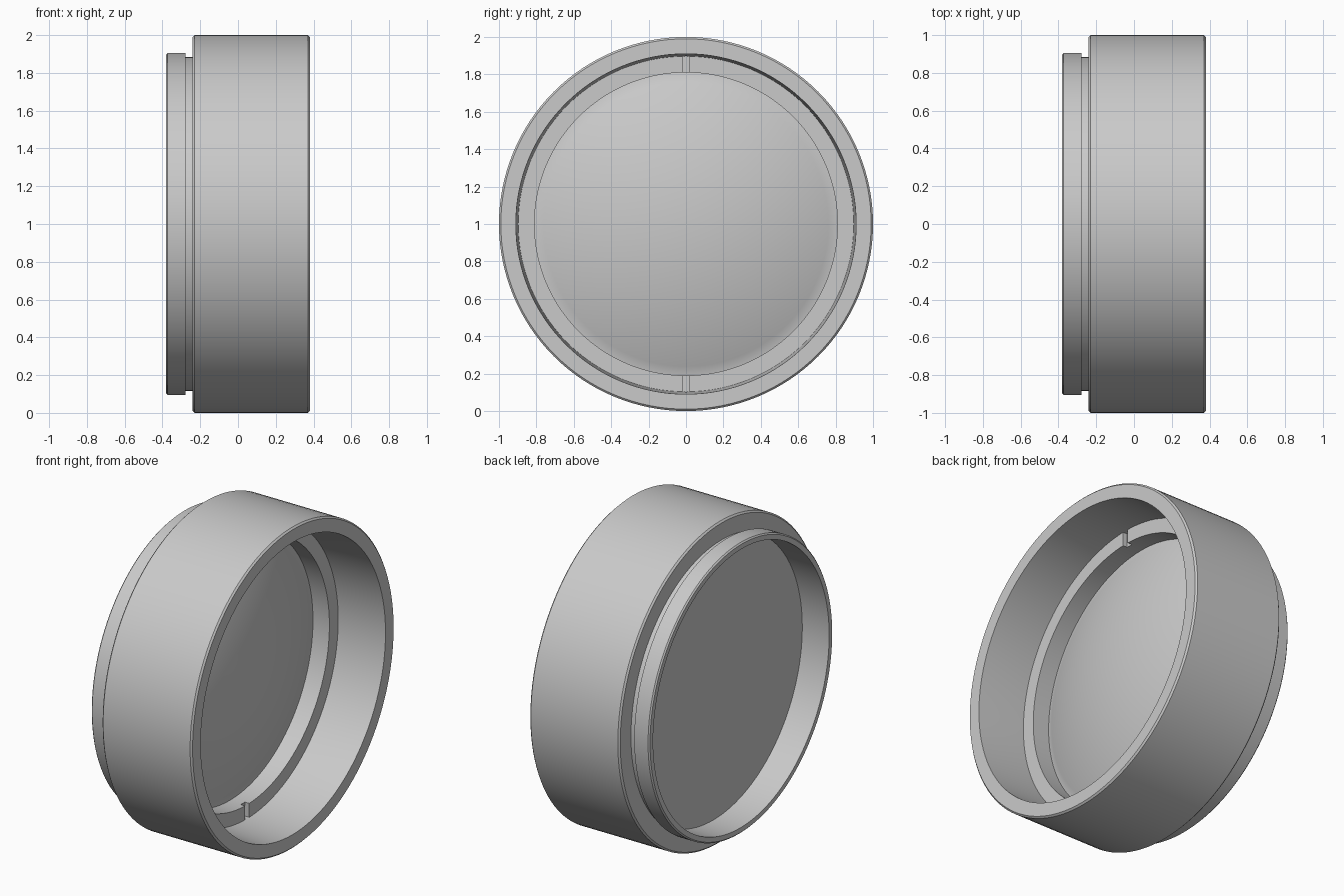
import bpy, bmesh, math

cube = bpy.data.objects.get("Cube")
if cube:
    bpy.data.objects.remove(cube, do_unlink=True)

SEGMENTS = 128

grey = bpy.data.materials.new("satin grey")
grey.use_nodes = True
grey.diffuse_color = (0.59, 0.59, 0.59, 1)
grey.node_tree.nodes["Principled BSDF"].inputs["Base Color"].default_value = (0.59, 0.59, 0.59, 1)


def add_object(name, bm):
    bmesh.ops.recalc_face_normals(bm, faces=bm.faces[:])
    mesh = bpy.data.meshes.new(name)
    bm.to_mesh(mesh)
    bm.free()
    mesh.materials.append(grey)
    obj = bpy.data.objects.new(name, mesh)
    bpy.context.collection.objects.link(obj)
    return obj


def activate(obj):
    bpy.ops.object.select_all(action='DESELECT')
    obj.select_set(True)
    bpy.context.view_layer.objects.active = obj


def smooth(obj):
    activate(obj)
    bpy.ops.object.shade_smooth_by_angle(angle=math.radians(25))


def lathe(name, profile, closed=True):
    """Turn (x, radius) points around the x axis at height 1."""
    bm = bmesh.new()
    verts = [bm.verts.new((x, 0, 1 + r)) for x, r in profile]
    edges = [bm.edges.new(pair) for pair in zip(verts, verts[1:])]
    if closed:
        edges.append(bm.edges.new((verts[-1], verts[0])))
    bmesh.ops.spin(bm, geom=verts + edges, cent=(0, 0, 1), axis=(1, 0, 0),
                   angle=math.tau, steps=SEGMENTS, use_duplicate=False)
    bmesh.ops.remove_doubles(bm, verts=bm.verts[:], dist=1e-5)
    return add_object(name, bm)


# Barrel: mounting lip with groove, chamfered body, slightly tapered bore, lens seat
EDGE_R, EDGE_X, SAG = 0.81, -0.05, 0.16
SEAT_R = 0.867
barrel = lathe("barrel", [
    (-0.38, SEAT_R), (-0.38, 0.897), (-0.372, 0.905), (-0.277, 0.905),
    (-0.277, 0.885), (-0.24, 0.885), (-0.24, 0.99), (-0.23, 1.0),
    (0.37, 1.0), (0.38, 0.99), (0.38, 0.91), (0.063, 0.897),
    (EDGE_X, 0.897), (EDGE_X, SEAT_R)])
smooth(barrel)

# Lens: flat on the left side, domed on the right side
sphere_r = (EDGE_R ** 2 + SAG ** 2) / (2 * SAG)
half_angle = math.asin(EDGE_R / sphere_r)
dome = []
for i in range(17):
    a = half_angle * (1 - i / 16)
    dome.append((EDGE_X + SAG - sphere_r * (1 - math.cos(a)), sphere_r * math.sin(a)))
lens = lathe("lens", [(-0.195, 0.0), (-0.195, SEAT_R), (EDGE_X, SEAT_R)] + dome, closed=False)
smooth(lens)

# Retaining ring with two shallow spanner slots
ring = lathe("retaining_ring", [(EDGE_X, EDGE_R), (0.063, EDGE_R), (0.063, 0.897), (EDGE_X, 0.897)])
for z in (0.145, 1.855):
    bm = bmesh.new()
    bmesh.ops.create_cube(bm, size=1)
    bmesh.ops.scale(bm, vec=(0.06, 0.04, 0.15), verts=bm.verts)
    bmesh.ops.translate(bm, vec=(0.063, 0, z), verts=bm.verts)
    cutter = add_object("slot_cutter", bm)
    cutter.hide_render = True
    activate(ring)
    cut = ring.modifiers.new("slot", 'BOOLEAN')
    cut.operation = 'DIFFERENCE'
    cut.solver = 'EXACT'
    cut.object = cutter
    bpy.ops.object.modifier_apply(modifier=cut.name)
    bpy.data.objects.remove(cutter, do_unlink=True)
smooth(ring)
